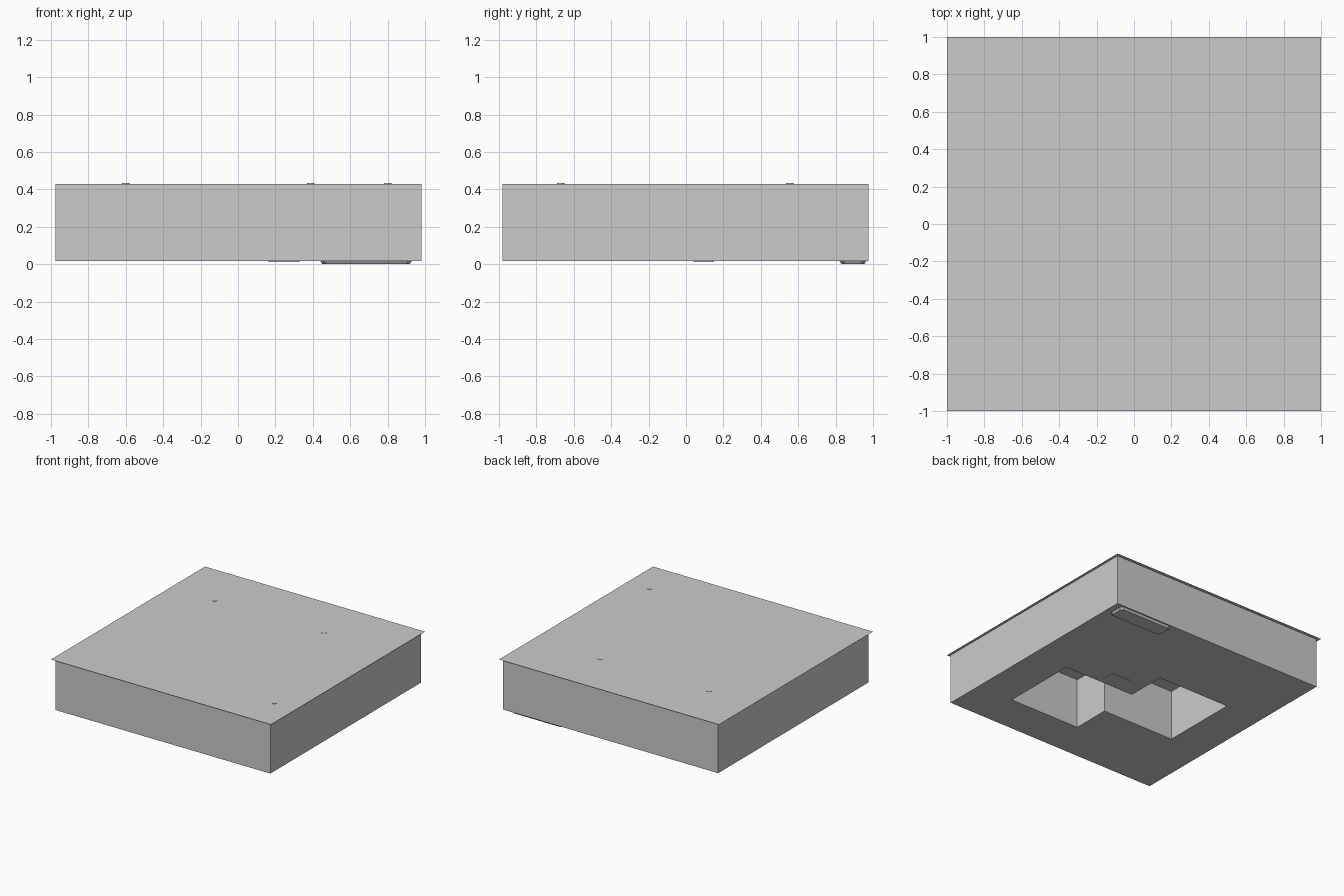
import bpy, bmesh
from mathutils import Vector

if "Cube" in bpy.data.objects:
    bpy.data.objects.remove(bpy.data.objects["Cube"])

grey = bpy.data.materials.new("neutral_grey")
grey.diffuse_color = (0.6, 0.6, 0.6, 1)
grey.use_nodes = True
grey.node_tree.nodes["Principled BSDF"].inputs["Base Color"].default_value = grey.diffuse_color


def finish(name, bm, recalc=True):
    if recalc:
        bmesh.ops.recalc_face_normals(bm, faces=bm.faces)
    me = bpy.data.meshes.new(name)
    bm.to_mesh(me)
    bm.free()
    me.materials.append(grey)
    ob = bpy.data.objects.new(name, me)
    bpy.context.collection.objects.link(ob)
    return ob


def prism(name, pts, z0, z1, inset=0.0):
    """Extrude an outline from z1 down to z0; inset narrows the lower face."""
    bm = bmesh.new()
    n = len(pts)
    cx = sum(p[0] for p in pts) / n
    cy = sum(p[1] for p in pts) / n
    top = [bm.verts.new((x, y, z1)) for x, y in pts]
    low = [bm.verts.new((x - inset * (1 if x > cx else -1),
                         y - inset * (1 if y > cy else -1), z0)) for x, y in pts]
    bm.faces.new(top)
    bm.faces.new(low[::-1])
    for i in range(n):
        j = (i + 1) % n
        bm.faces.new((top[i], low[i], low[j], top[j]))
    return finish(name, bm)


def rect(x0, x1, y0, y1, c=0.0):
    if not c:
        return [(x0, y0), (x1, y0), (x1, y1), (x0, y1)]
    return [(x0 + c, y0), (x1 - c, y0), (x1, y0 + c), (x1, y1 - c),
            (x1 - c, y1), (x0 + c, y1), (x0, y1 - c), (x0, y0 + c)]


# Block with a stepped opening running through its full height
opening = [(-.645, .32), (.013, .32), (.013, -.01), (.655, -.01),
           (.655, -.65), (.013, -.65), (.013, -.33), (-.645, -.33)]
outer = rect(-.975, .98, -.98, .975)
bm = bmesh.new()
edges = []
for loop in (outer, opening):
    vs = [bm.verts.new((x, y, 0.017)) for x, y in loop]
    edges += [bm.edges.new((vs[i], vs[(i + 1) % len(vs)])) for i in range(len(vs))]
bmesh.ops.triangle_fill(bm, edges=edges, use_beauty=True, normal=Vector((0, 0, 1)))
bmesh.ops.dissolve_limit(bm, angle_limit=0.01, verts=bm.verts, edges=bm.edges)
ext = bmesh.ops.extrude_face_region(bm, geom=bm.faces[:], use_keep_orig=True)
bmesh.ops.translate(bm, vec=(0, 0, 0.413),
                    verts=[g for g in ext["geom"] if isinstance(g, bmesh.types.BMVert)])
finish("block", bm)

# Paper-thin cover sheet, slightly wider than the block
bm = bmesh.new()
bm.faces.new([bm.verts.new((x, y, 0.432)) for x, y in rect(-1, 1, -1, 1)])
finish("cover_sheet", bm, recalc=False)

# Three small flush pins in the cover
for i, (x, y) in enumerate([(-.6, .555), (.39, .555), (.8, -.67)]):
    bm = bmesh.new()
    bmesh.ops.create_cone(bm, cap_ends=True, segments=16, radius1=.02, radius2=.02, depth=.004)
    bmesh.ops.translate(bm, vec=(x, y, 0.432), verts=bm.verts)
    finish(f"pin_{i + 1}", bm)

# Low plates on the underside
prism("underside_tab", rect(.44, .93, .82, .965, .02), 0.0, 0.018, .012)
prism("underside_chip", rect(.16, .33, .04, .15), 0.013, 0.018)
